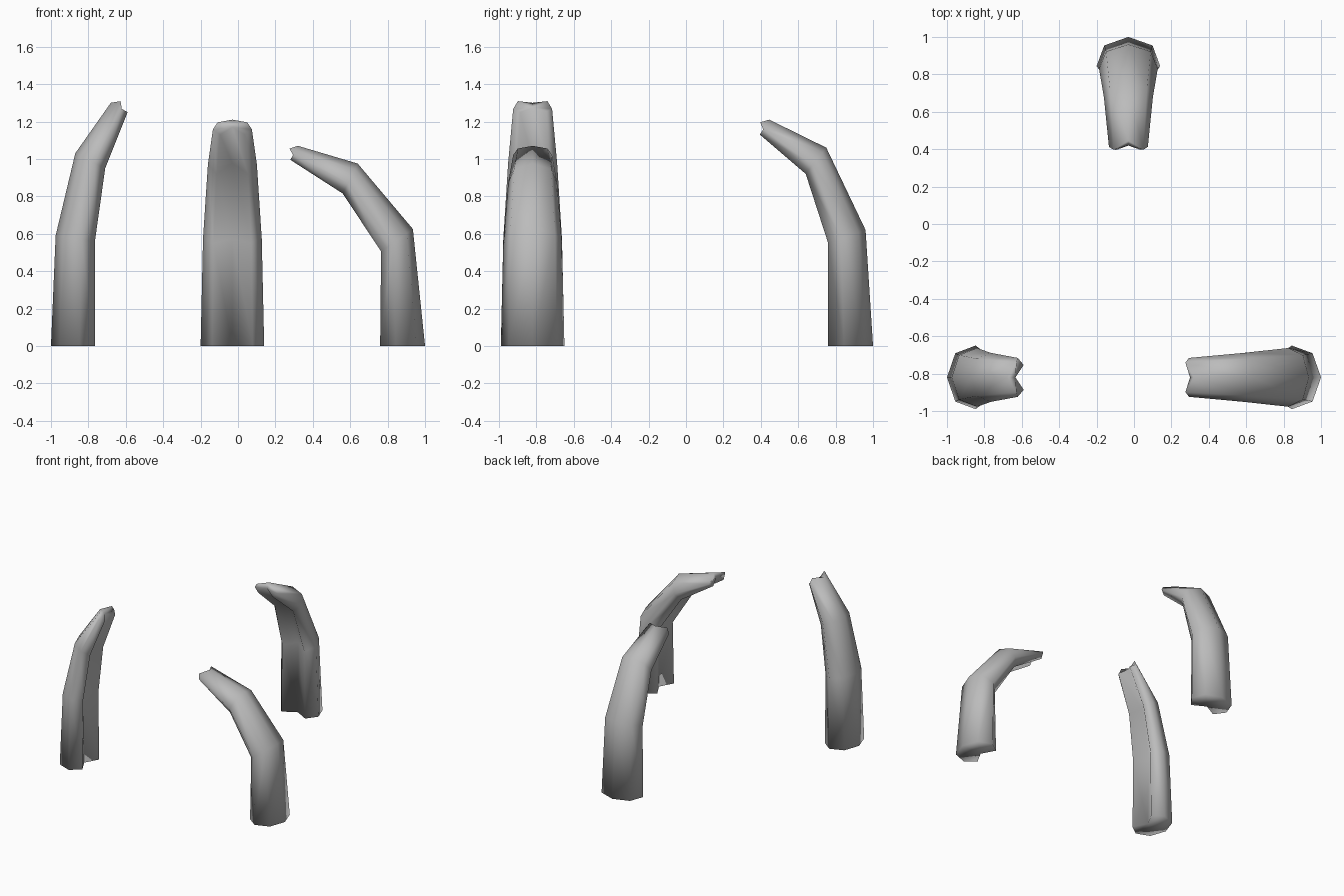
import bpy
import bmesh
from mathutils import Vector

cube = bpy.data.objects.get("Cube")
if cube:
    bpy.data.objects.remove(cube, do_unlink=True)

stone = bpy.data.materials.new("plain_grey")
stone.use_nodes = True
grey = (0.5, 0.5, 0.5, 1)
stone.diffuse_color = grey
stone.node_tree.nodes["Principled BSDF"].inputs["Base Color"].default_value = grey

HALF_WIDTHS = (0.17, 0.157, 0.131, 0.104)


def section(notch, shoulder):
    """Half section as (depth from inner to outer edge, share of half width), mirrored."""
    right = [(shoulder, 0.76), (0.35, 1), (0, 0.64)]
    left = [(d, -w) for d, w in reversed(right)]
    return [(1, 0)] + right + [(notch, 0)] + left


def make_pillar(name, outward, side, offset, outer, inner):
    """Loft a grooved section along paired outer and inner edge points (reach, height)."""
    outward, side = Vector(outward), Vector(side)
    up = Vector((0, 0, 1))
    bm = bmesh.new()
    rings = []
    last = len(outer) - 1
    for i, half in enumerate(HALF_WIDTHS):
        o, n = Vector(outer[i]), Vector(inner[i])
        is_tip = i == last
        across = o - n
        forward = Vector((-across.y, across.x)).normalized() * 0.033
        ring = []
        for j, (d, w) in enumerate(section(0.25 + 0.08 * i, 0.6 if is_tip else 0.81)):
            p = n + across * d
            if is_tip and j in (1, 7):
                p += forward
            ring.append(bm.verts.new(outward * p.x + up * p.y + side * (offset + half * w)))
        rings.append(ring)
    # Side walls
    for low, high in zip(rings, rings[1:]):
        for j in range(8):
            k = (j + 1) % 8
            bm.faces.new((low[j], low[k], high[k], high[j]))
    # End caps, split around the groove
    for ring in (rings[0], rings[-1]):
        for quad in ((4, 3, 2, 1), (4, 1, 0, 7), (4, 7, 6, 5)):
            bm.faces.new([ring[q] for q in quad])
    bmesh.ops.recalc_face_normals(bm, faces=bm.faces)
    for face in bm.faces:
        face.smooth = True
    mesh = bpy.data.meshes.new(name)
    bm.to_mesh(mesh)
    bm.free()
    mesh.materials.append(stone)
    bpy.context.collection.objects.link(bpy.data.objects.new(name, mesh))


# Gently leaning pillar
make_pillar("right_pillar", (-1, 0, 0), (0, 1, 0), -0.82,
            [(1, 0), (0.975, 0.59), (0.87, 1.03), (0.68, 1.3)],
            [(0.765, 0), (0.765, 0.56), (0.71, 0.95), (0.59, 1.25)])
# Strongly bent pillar
make_pillar("left_pillar", (1, 0, 0), (0, 1, 0), -0.82,
            [(1, 0), (0.935, 0.625), (0.64, 0.975), (0.32, 1.07)],
            [(0.76, 0), (0.765, 0.505), (0.56, 0.815), (0.28, 0.995)])
# Medium bent pillar
make_pillar("back_pillar", (0, 1, 0), (1, 0, 0), -0.03,
            [(1, 0), (0.96, 0.62), (0.75, 1.06), (0.445, 1.21)],
            [(0.76, 0), (0.76, 0.55), (0.64, 0.92), (0.395, 1.13)])
